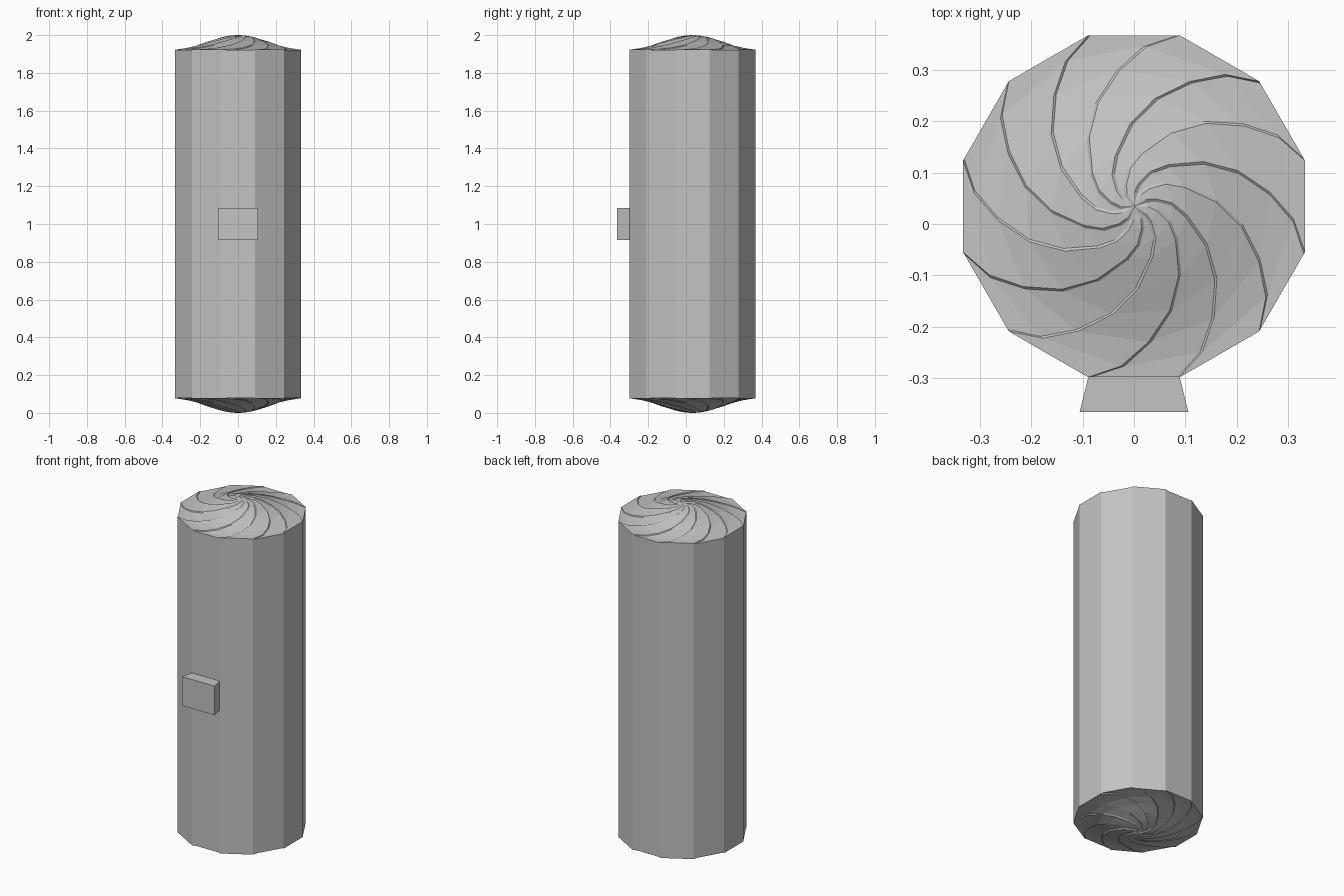
import bpy, bmesh, math

if "Cube" in bpy.data.objects:
    bpy.data.objects.remove(bpy.data.objects["Cube"])

CY = 0.0345            # centre of the twelve-sided body
AP = 0.333             # flat-to-centre distance
R = AP / math.cos(math.radians(15))
Z0, Z1 = 0.08, 1.92

grey = bpy.data.materials.new("plain grey")
grey.diffuse_color = (0.55, 0.55, 0.55, 1)
grey.use_nodes = True
grey.node_tree.nodes["Principled BSDF"].inputs["Base Color"].default_value = grey.diffuse_color


def finish(bm, name):
    me = bpy.data.meshes.new(name)
    bm.to_mesh(me)
    bm.free()
    me.materials.append(grey)
    ob = bpy.data.objects.new(name, me)
    bpy.context.collection.objects.link(ob)
    return ob


def bridge(bm, a, b, flip=False):
    n = len(a)
    for i in range(n):
        j = (i + 1) % n
        f = [a[i], a[j], b[j], b[i]]
        bm.faces.new(f[::-1] if flip else f)


# Twelve-sided body
bm = bmesh.new()
rings = []
for z in (Z0, Z1):
    rings.append([bm.verts.new((R * math.cos(math.radians(15 + 30 * k)),
                                CY + R * math.sin(math.radians(15 + 30 * k)), z))
                  for k in range(12)])
bridge(bm, rings[0], rings[1])
finish(bm, "body")

# Twisted fold ends: (radius, twist in degrees), alternate blades raised
SPIRAL = [(R, 0), (0.312, 10.4), (0.266, 21), (0.214, 34), (0.160, 48),
          (0.104, 66), (0.075, 80), (0.045, 94), (0.027, 104)]
LIFT = 0.004


def bell(r):
    return Z1 + 0.076 * (0.5 + 0.5 * math.cos(math.pi * r / R))


def fold_ring(bm, r, twist, low, high, top, rim):
    ring = []
    d = 0.006 / r if not rim else 0.004 / r
    for k in range(12):
        phi = math.radians(45 + 30 * k + twist)
        steps = [(phi - d, low), (phi, high)] if k % 2 == 0 else [(phi, high), (phi + d, low)]
        for a, z in steps:
            rr = r
            if rim:  # keep rim points on the straight sides
                off = (math.degrees(a) % 30) - 0
                rr = AP / math.cos(math.radians(off if off < 15.001 else off - 30))
            ring.append(bm.verts.new((rr * math.cos(a), CY + rr * math.sin(a),
                                      z if top else 2 - z)))
    return ring


def fold_cap(name, top):
    bm = bmesh.new()
    prev = fold_ring(bm, R, 0, Z1, Z1, top, True)
    for n, (r, tw) in enumerate(SPIRAL):
        z = bell(r)
        cur = fold_ring(bm, r, tw, z, z + LIFT, top, n == 0)
        bridge(bm, prev, cur, not top)
        prev = cur
    tip = bm.verts.new((0, CY, 2.0 if top else 0.0))
    for i in range(len(prev)):
        f = [prev[i], prev[(i + 1) % len(prev)], tip]
        bm.faces.new(f if top else f[::-1])
    finish(bm, name)


fold_cap("top_fold", True)
fold_cap("bottom_fold", False)

# Flared block on the front face
bm = bmesh.new()
yb, yf = CY - AP, -0.3665
rings = []
for z in (0.915, 1.085):
    rings.append([bm.verts.new((x, y, z)) for x, y in
                  ((-0.106, yf), (0.106, yf), (0.089, yb), (-0.089, yb))])
bridge(bm, rings[0], rings[1])
bm.faces.new(rings[0][::-1])
bm.faces.new(rings[1])
finish(bm, "front_block")
